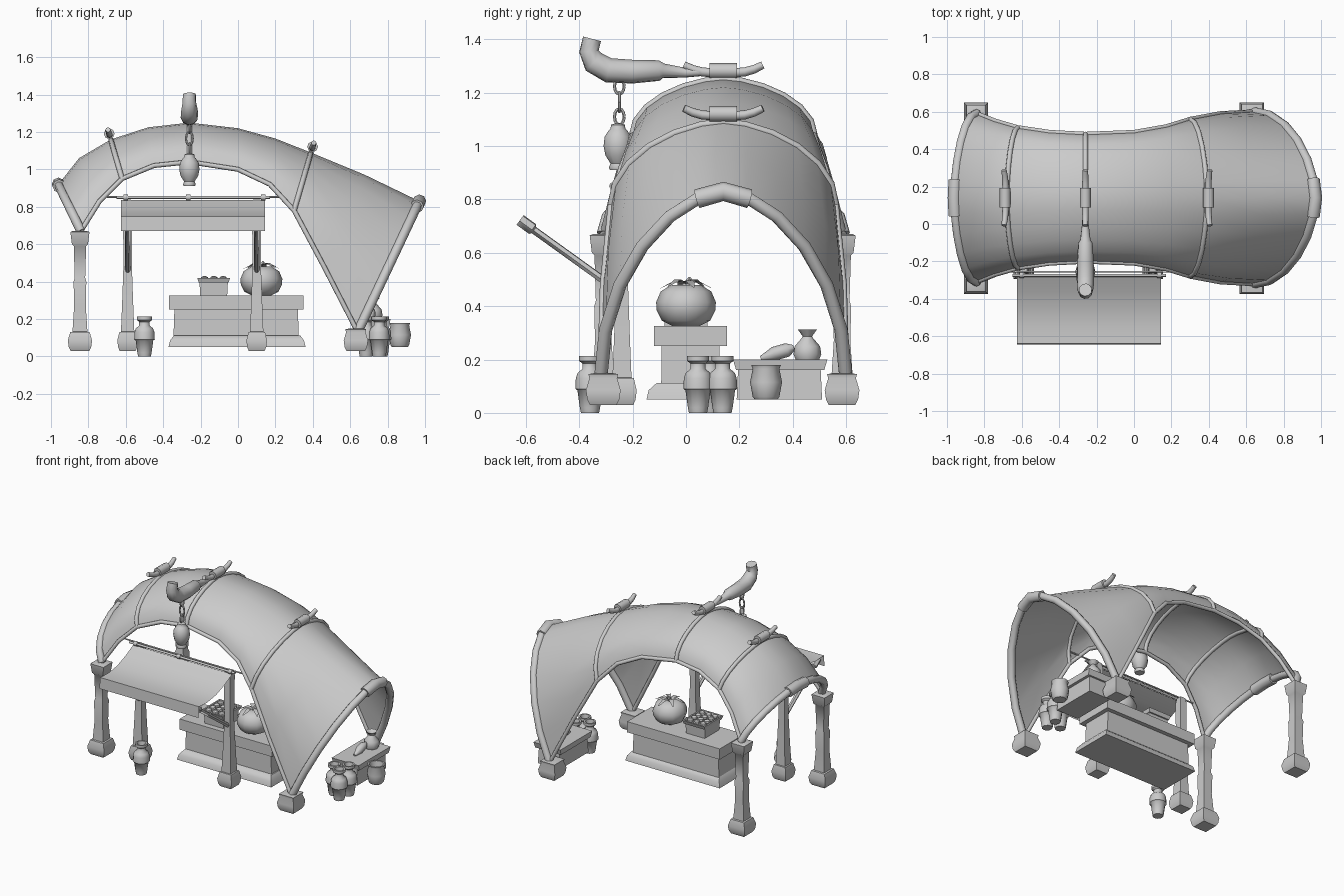
import bpy, bmesh, math, random
from mathutils import Vector

random.seed(4)
if "Cube" in bpy.data.objects:
    bpy.data.objects.remove(bpy.data.objects["Cube"])

grey = bpy.data.materials.new("plain_grey")
grey.use_nodes = True
tone = (0.6, 0.6, 0.6, 1)
grey.diffuse_color = tone
grey.node_tree.nodes["Principled BSDF"].inputs["Base Color"].default_value = tone
MID = 0.14          # y of the canopy's centre line
made = []


def loft(name, rings, closed=True):
    """Skin a list of point rings into one object, capped when the rings are closed."""
    bm = bmesh.new()
    rows = [[bm.verts.new(p) for p in r] for r in rings]
    n = len(rows[0])
    for a, b in zip(rows, rows[1:]):
        for i in range(n if closed else n - 1):
            j = (i + 1) % n
            bm.faces.new((a[i], a[j], b[j], b[i]))
    if closed:
        bm.faces.new(rows[0][::-1])
        bm.faces.new(rows[-1])
    bmesh.ops.recalc_face_normals(bm, faces=bm.faces)
    me = bpy.data.meshes.new(name)
    bm.to_mesh(me)
    bm.free()
    me.materials.append(grey)
    ob = bpy.data.objects.new(name, me)
    bpy.context.collection.objects.link(ob)
    made.append(ob)
    return ob


def tube(name, pts, radii, sides=8):
    """Sweep a round section along a path, with one radius or one per point."""
    pts = [Vector(p) for p in pts]
    if not isinstance(radii, (list, tuple)):
        radii = [radii] * len(pts)
    rings, u, last = [], None, None
    for i, p in enumerate(pts):
        d = (pts[min(i + 1, len(pts) - 1)] - pts[max(i - 1, 0)]).normalized()
        u = d.orthogonal().normalized() if u is None else last.rotation_difference(d) @ u
        v = d.cross(u)
        last = d
        angles = [math.tau * k / sides for k in range(sides)]
        rings.append([p + (u * math.cos(a) + v * math.sin(a)) * radii[i] for a in angles])
    return loft(name, rings)


def lathe(name, x, y, profile, sides=12, lobes=0.0):
    """Turn (radius, height) pairs about a vertical axis; lobes dent every other side."""
    rings = []
    for r, z in profile:
        ring = []
        for k in range(sides):
            a, q = math.tau * k / sides, r * (1 - lobes * (k % 2))
            ring.append((x + q * math.cos(a), y + q * math.sin(a), z))
        rings.append(ring)
    return loft(name, rings)


def block(name, x, y, profile):
    """Stack rectangles given as (half x, half y, height)."""
    corners = [(1, 1), (-1, 1), (-1, -1), (1, -1)]
    return loft(name, [[(x + hx * i, y + hy * j, z) for i, j in corners] for hx, hy, z in profile])


# Canopy arches: top x, top z, foot x, foot z, half width
stations = [(-.96, .92, -.84, .67, .45), (-.85, 1.06, -.74, .83, .41), (-.68, 1.16, -.62, .95, .375),
            (-.48, 1.225, -.45, 1.02, .35), (-.26, 1.25, -.26, 1.04, .34), (.0, 1.22, -.0, 1.0, .35),
            (.2, 1.165, .17, .92, .38), (.39, 1.09, .30, .78, .42), (.68, .97, .46, .48, .45),
            (.97, .83, .64, .13, .46)]


def arch(st, angles):
    """Slightly pointed arch between two feet, leaning in x from foot to crown."""
    tx, tz, fx, fz, w = st
    pts = []
    for a in angles:
        c, s = math.cos(a), math.sin(a)
        pts.append(Vector((fx + (tx - fx) * s, MID + w * math.copysign(abs(c) ** 1.2, c), fz + (tz - fz) * s)))
    return pts


sweep = [math.pi * i / 12 for i in range(13)]
loft("canopy_cloth", [arch(s, sweep) for s in stations], closed=False)

# End arches with a thick binding at the crown
for side, st in (("left", stations[-1]), ("right", stations[0])):
    tube(side + "_end_arch", arch(st, sweep), .025)
    tube(side + "_end_binding", arch(st, [math.pi / 2 + d for d in (-.28, 0, .28)]), .036)

# Inner ribs, each tied at the crown with two curved stick ends
for st in (stations[2], stations[4], stations[7]):
    tube("canopy_rib", arch(st, sweep), .014)
    up = Vector((st[0] - st[2], 0, st[1] - st[3])).normalized()
    crown = Vector((st[0], MID, st[1])) + up * .032
    tube("rib_binding", [crown + Vector((0, d, 0)) for d in (-.052, .052)], .029)
    for s in (-1, 1):
        tube("rib_horn", [crown + Vector((0, s * d, 0)) + up * h
                          for d, h in ((.03, -.008), (.08, -.004), (.115, .006), (.148, .022))],
             [.017, .017, .016, .014])

# Edge cords along both sides
for a, side in ((0, "back"), (math.pi, "front")):
    tube(side + "_edge_cord", [arch(s, [a])[0] for s in stations], .013)

# Posts and footings
BASE = [(.05, .03), (.06, .05), (.065, .085), (.052, .13)]


def post(name, x, y, profile, k=1.0):
    return block(name, x, y, [(r * k, r * k, z) for r, z in profile])


for side, y in (("front", -.31), ("back", .585)):
    post("right_%s_post" % side, -.845, y, BASE + [(.04, .132), (.031, .27), (.034, .4), (.028, .42),
                                                   (.033, .59), (.043, .6), (.051, .665), (.04, .67)])
    post("left_%s_footing" % side, .63, y, BASE + [(.056, .145), (.03, .15)])
for x in (-.59, .10):
    post("awning_post", x, -.24, BASE + [(.042, .132), (.034, .3), (.026, .5), (.03, .8), (.022, .84)], .85)
    # Brace that carries the awning's front edge
    tube("awning_brace", [(x, -.25, .455), (x, -.57, .685), (x, -.575, .689), (x, -.622, .723)],
         [.015, .015, .024, .024], 6)

# Awning: sagging sheet with a front hem, hung from a rail
sag = [(-.27, .835), (-.36, .79), (-.45, .757), (-.55, .742), (-.64, .747), (-.645, .67)]
loft("awning_cloth", [[(x, y, z) for y, z in sag] for x in (-.625, .145)], closed=False)
tube("awning_rail", [(-.65, -.275, .85), (.17, -.275, .85)], .008)
tube("awning_back_rail", [(-.7, -.255, .852), (.31, -.255, .852)], .005)
for x in (-.6, -.265, .135):
    tube("rail_knot", [(x - .012, -.272, .85), (x + .012, -.272, .85)], .016)

# Counter
block("counter_plinth", -.005, .005, [(.367, .153, .05), (.358, .145, .085), (.338, .115, .112)])
block("counter_body", -.01, .017, [(.335, .11, .105), (.33, .108, .25)])
block("counter_top", -.01, .017, [(.36, .137, .25), (.36, .137, .325)])

# Pumpkin with leaves
lathe("pumpkin", .125, 0, [(.05, .325), (.09, .345), (.11, .385), (.112, .415), (.095, .455), (.055, .48),
                           (.015, .475)], 16, .05)
tube("pumpkin_stem", [(.125, 0, .47), (.125, .005, .49), (.135, .015, .505)], [.014, .01, .008], 6)
for k in range(6):
    a = math.tau * k / 6 + .3
    out, across = Vector((math.cos(a), math.sin(a), 0)), Vector((-math.sin(a), math.cos(a), 0))
    lift = random.uniform(.0, .02)
    loft("pumpkin_leaf", [[Vector((.125, 0, z + lift)) + out * r + across * s * w for s in (-1, 1)]
                          for r, z, w in ((.005, .478, .006), (.045, .492, .018), (.1, .465, .003))],
         closed=False)

# Produce tray on the counter
block("produce_crate", -.13, 0, [(.072, .08, .325), (.076, .085, .4)])
block("produce_tray", -.13, 0, [(.08, .095, .395), (.088, .105, .42), (.078, .095, .42), (.074, .09, .408)])
for i in range(3):
    for j in range(4):
        x, y = -.18 + i * .05, -.066 + j * .044
        lathe("produce", x, y, [(.012, .402), (.022, .412), (.019, .424), (.006, .43)], 7)

# Side bench and its goods
block("bench", .71, .35, [(.085, .16, .05), (.08, .155, .16)])
block("bench_top", .71, .353, [(.1, .165, .16), (.105, .177, .2)])
lathe("tied_sack", .72, .455, [(.045, .2), (.053, .22), (.048, .25), (.022, .28), (.018, .287), (.036, .312),
                               (.01, .295)], 9)
tube("loaf", [(.71, .28, .205), (.71, .33, .222), (.71, .38, .236), (.71, .405, .245)],
     [.008, .026, .026, .01])
lathe("round_pot", .865, .30, [(.042, .05), (.05, .06), (.06, .115), (.05, .165), (.056, .18), (.046, .18),
                               (.04, .14)])

# Jars standing on the ground
jar = [(.034, 0), (.038, .02), (.047, .085), (.055, .09), (.053, .13), (.046, .15), (.028, .165), (.028, .185),
       (.041, .195), (.041, .213), (.03, .213), (.025, .18)]
for x, y in ((-.5, -.36), (.755, .045), (.765, .137), (.685, .09)):
    lathe("jar", x, y, jar)

# Carved pole at the crown
X = -.26
carved = [(.12, 1.28, .012), (.0, 1.275, .018), (-.085, 1.282, .028), (-.1, 1.283, .039), (-.2, 1.279, .045),
          (-.29, 1.284, .047), (-.345, 1.315, .045), (-.364, 1.355, .037), (-.352, 1.402, .035)]
tube("carved_pole", [(X, y, z) for y, z, r in carved], [r for y, z, r in carved], 10)

# Chain and hanging lantern
for i, (z, h) in enumerate(((1.225, .03), (1.165, .036), (1.11, .03))):
    loop = []
    for k in range(13):
        a = math.tau * k / 12
        w = .018 * math.cos(a)
        loop.append((X + (w if i % 2 else 0), -.25 + (0 if i % 2 else w), z + h * math.sin(a)))
    tube("chain_link", loop, .006, 6)
lathe("lantern", X, -.255, [(.03, .91), (.034, .92), (.028, .935), (.047, .965), (.054, 1.0), (.05, 1.035),
                            (.034, 1.06), (.028, 1.065), (.026, 1.08), (.012, 1.085)])

bpy.ops.object.select_all(action='DESELECT')
for ob in made:
    ob.select_set(True)
bpy.context.view_layer.objects.active = made[0]
bpy.ops.object.shade_smooth_by_angle(angle=math.radians(50))
